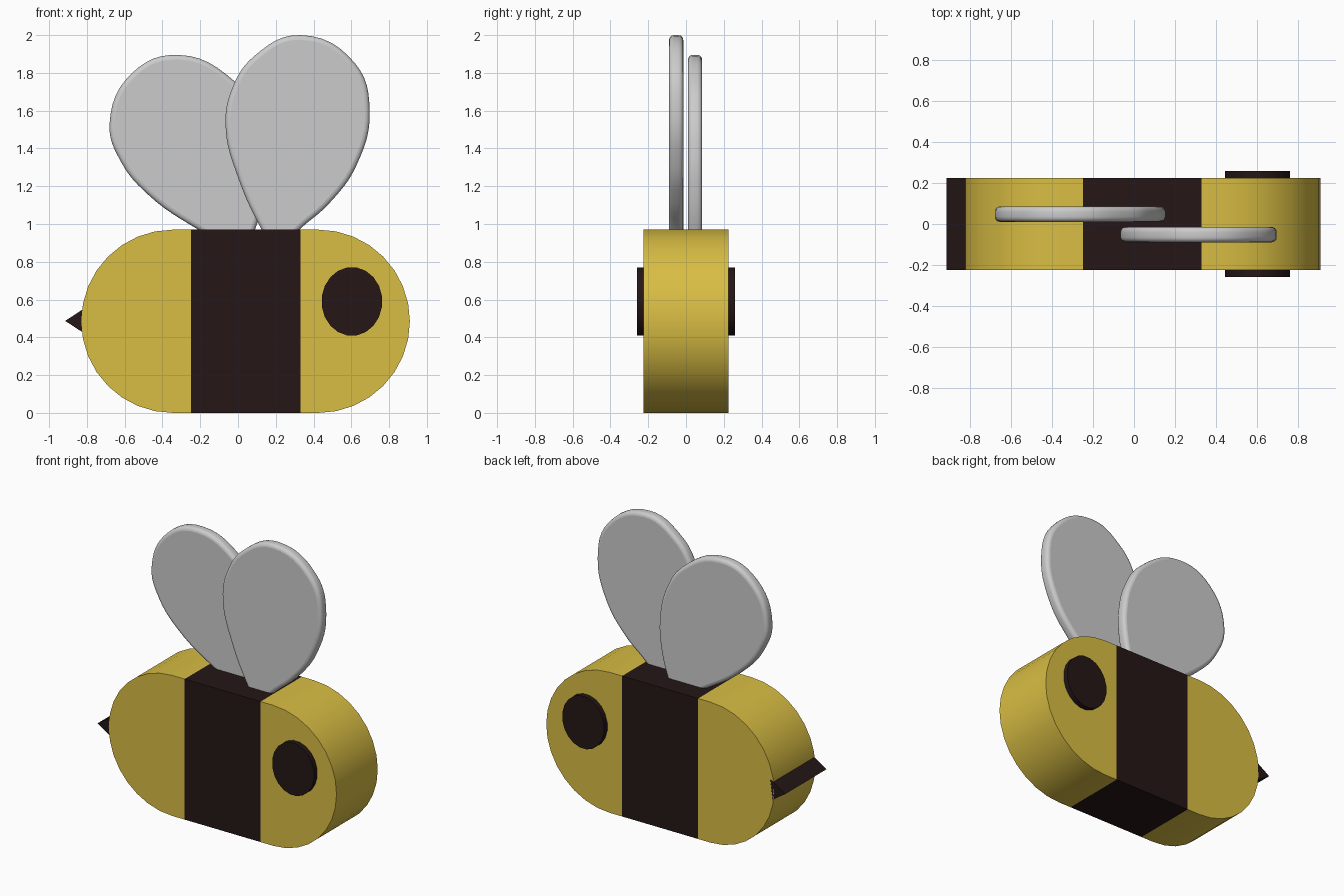
import bpy
import bmesh
import math

if "Cube" in bpy.data.objects:
    bpy.data.objects.remove(bpy.data.objects["Cube"])


def material(name, color):
    mat = bpy.data.materials.new(name)
    mat.diffuse_color = (*color, 1)
    mat.use_nodes = True
    mat.node_tree.nodes["Principled BSDF"].inputs["Base Color"].default_value = mat.diffuse_color
    return mat


YELLOW = material("yellow", (0.69, 0.51, 0.057))
DARK = material("dark_brown", (0.018, 0.008, 0.008))


def smooth(obj, angle):
    bpy.ops.object.select_all(action='DESELECT')
    obj.select_set(True)
    bpy.context.view_layer.objects.active = obj
    bpy.ops.object.shade_smooth_by_angle(angle=math.radians(angle))


def slab(name, outline, y0, y1, mat):
    """Extrude an x-z outline from y0 to y1."""
    bm = bmesh.new()
    face = bm.faces.new([bm.verts.new((x, y0, z)) for x, z in outline])
    ret = bmesh.ops.extrude_face_region(bm, geom=[face])
    moved = [v for v in ret["geom"] if isinstance(v, bmesh.types.BMVert)]
    bmesh.ops.translate(bm, verts=moved, vec=(0, y1 - y0, 0))
    if face.is_valid and len([f for f in bm.faces if len(f.verts) == len(outline)]) < 2:
        bm.faces.new([v for v in face.verts])
    bmesh.ops.recalc_face_normals(bm, faces=bm.faces)
    mesh = bpy.data.meshes.new(name)
    bm.to_mesh(mesh)
    bm.free()
    obj = bpy.data.objects.new(name, mesh)
    bpy.context.collection.objects.link(obj)
    mesh.materials.append(mat)
    smooth(obj, 30)
    return obj


def arc(cx, cz, rx, rz, start, end, steps):
    pts = []
    for i in range(steps + 1):
        a = math.radians(start + (end - start) * i / steps)
        pts.append((cx + rx * math.cos(a), cz + rz * math.sin(a)))
    return pts


def wing(name, points, y, thickness=0.075, bevel=0.025):
    """Rounded leaf from a closed curve; the first point is the pointed root."""
    curve = bpy.data.curves.new(name, 'CURVE')
    curve.dimensions = '2D'
    curve.fill_mode = 'BOTH'
    curve.resolution_u = 6
    curve.extrude = thickness / 2 - bevel
    curve.bevel_depth = bevel
    curve.bevel_resolution = 3
    curve.offset = -bevel
    spline = curve.splines.new('BEZIER')
    spline.bezier_points.add(len(points) - 1)
    for i, (bp, (x, z)) in enumerate(zip(spline.bezier_points, points)):
        bp.co = (x, z, 0)
        kind = 'VECTOR' if i == 0 else 'AUTO'
        bp.handle_left_type = bp.handle_right_type = kind
    spline.use_cyclic_u = True
    obj = bpy.data.objects.new(name, curve)
    obj.location.y = y
    obj.rotation_euler.x = math.pi / 2
    bpy.context.collection.objects.link(obj)
    bpy.ops.object.select_all(action='DESELECT')
    obj.select_set(True)
    bpy.context.view_layer.objects.active = obj
    bpy.ops.object.convert(target='MESH')
    smooth(bpy.context.view_layer.objects.active, 40)


# Body: two rounded ends around a dark middle band
R, D = 0.485, 0.225
slab("body_rear", [(-0.25, 2 * R)] + arc(-0.345, R, R, R, 90, 270, 16) + [(-0.25, 0)],
     -D, D, YELLOW)
slab("body_head", [(0.33, 0)] + arc(0.425, R, R, R, -90, 90, 16) + [(0.33, 2 * R)],
     -D, D, YELLOW)
slab("body_stripe", [(-0.25, 0), (0.33, 0), (0.33, 2 * R), (-0.25, 2 * R)], -D, D, DARK)

# Stinger wedge across the full depth
slab("stinger", [(-0.915, 0.487), (-0.80, 0.412), (-0.80, 0.562)], -D, D, DARK)

# Eyes: oval discs on both sides
for side, y in (("front", -1), ("back", 1)):
    slab("eye_" + side, arc(0.603, 0.59, 0.161, 0.182, 9, 351, 19),
         y * 0.20, y * 0.26, DARK)

# Wings, sunk into the stripe at their roots
wing("wing_front", [(0.20, 0.84), (0.325, 0.97), (0.484, 1.11), (0.627, 1.31),
                    (0.697, 1.60), (0.62, 1.85), (0.33, 2.0), (0.087, 1.89),
                    (-0.03, 1.72), (-0.066, 1.52), (0.01, 1.22), (0.125, 0.97)], -0.052)
wing("wing_back", [(0.03, 0.84), (0.09, 0.97), (0.14, 1.16), (0.15, 1.37),
                   (0.10, 1.58), (-0.02, 1.757), (-0.315, 1.895), (-0.56, 1.80),
                   (-0.68, 1.53), (-0.62, 1.33), (-0.47, 1.15), (-0.21, 0.97)], 0.048)
